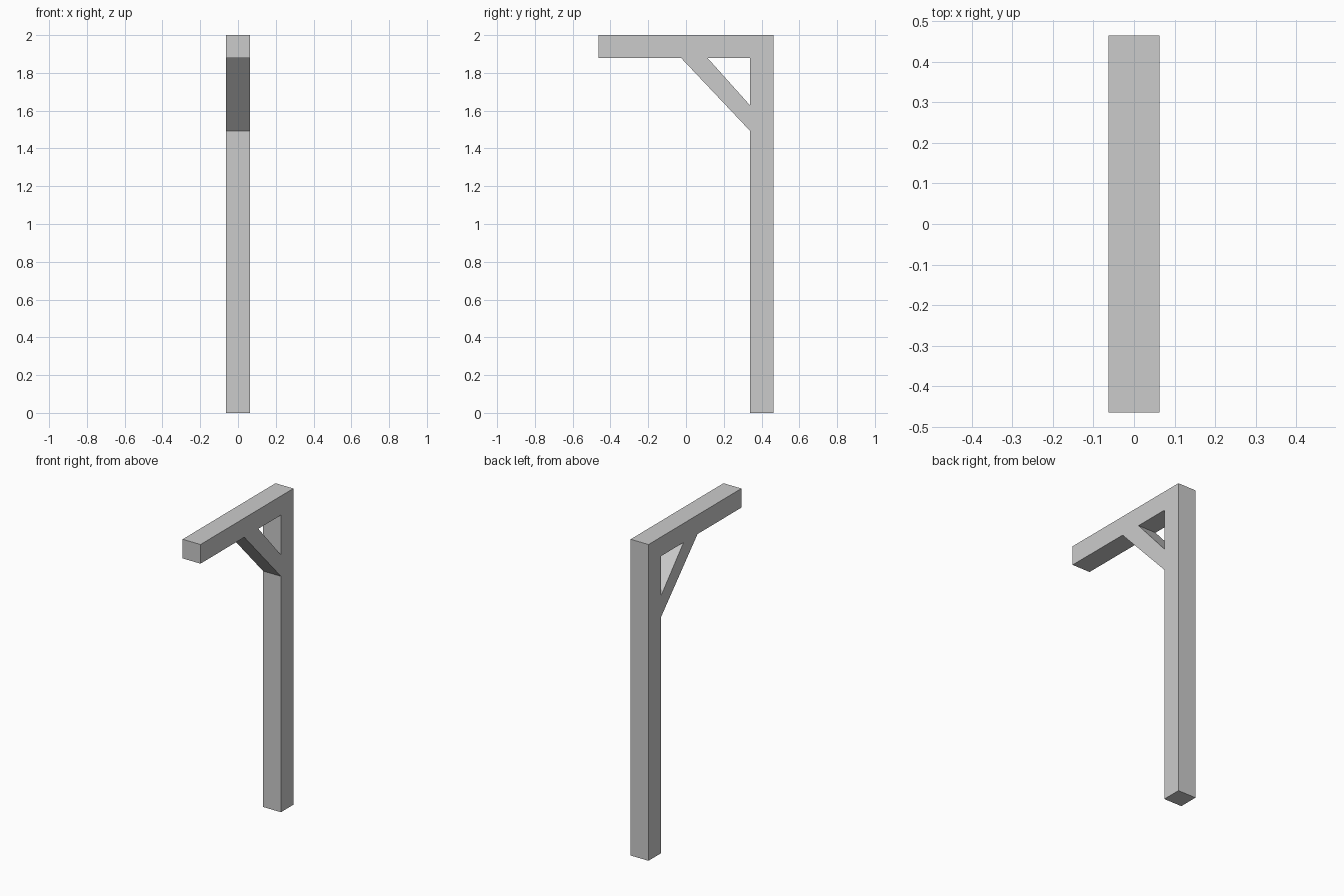
import bpy, bmesh

if "Cube" in bpy.data.objects:
    bpy.data.objects.remove(bpy.data.objects["Cube"])

HALF_W = 0.0625              # half thickness along x
Y0, Y1 = -0.464, 0.464       # beam tip, back of post
POST, BEAM, TOP = 0.34, 1.879, 2.0   # post front face, beam underside, top

# Side outline (y, z): post, beam and diagonal brace in one piece
outline = [(Y1, 0), (Y1, TOP), (Y0, TOP), (Y0, BEAM),
           (-0.026, BEAM), (POST, 1.492), (POST, 0)]
# Triangular opening between brace, beam and post
opening = [(0.114, BEAM), (POST, BEAM), (POST, 1.627)]

bm = bmesh.new()
edges = []
for loop in (outline, opening):
    vs = [bm.verts.new((-HALF_W, y, z)) for y, z in loop]
    edges += [bm.edges.new((vs[i - 1], vs[i])) for i in range(len(vs))]
bmesh.ops.triangle_fill(bm, edges=edges, use_beauty=True)

# Extrude the profile across the full width
ext = bmesh.ops.extrude_face_region(bm, geom=bm.faces[:], use_keep_orig=True)
bmesh.ops.translate(bm, vec=(2 * HALF_W, 0, 0),
                    verts=[g for g in ext["geom"] if isinstance(g, bmesh.types.BMVert)])
bmesh.ops.recalc_face_normals(bm, faces=bm.faces[:])

mesh = bpy.data.meshes.new("braced_post")
bm.to_mesh(mesh)
bm.free()
bpy.context.collection.objects.link(bpy.data.objects.new("braced_post", mesh))
